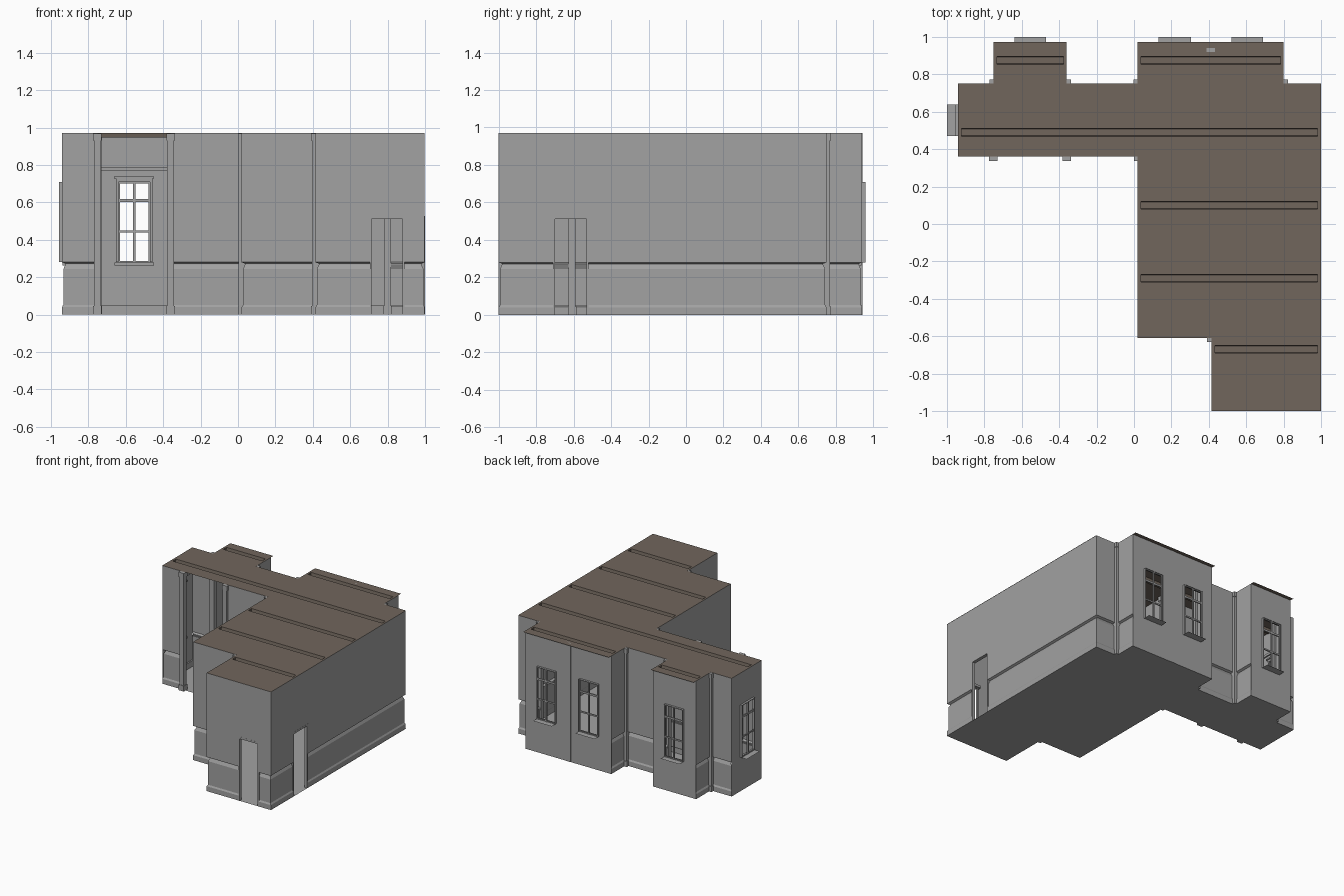
import bpy
from mathutils import Vector

if "Cube" in bpy.data.objects:
    bpy.data.objects.remove(bpy.data.objects["Cube"])

H, EPS = 0.97, 1e-5


def material(name, rgb):
    m = bpy.data.materials.new(name)
    m.diffuse_color = (*rgb, 1)
    m.use_nodes = True
    m.node_tree.nodes["Principled BSDF"].inputs["Base Color"].default_value = m.diffuse_color
    return m


GREY = material("plaster grey", (0.36, 0.36, 0.36))
BROWN = material("ceiling brown", (0.165, 0.133, 0.108))


def make(name, quads, mat):
    verts = [v for q in quads for v in q]
    faces, k = [], 0
    for q in quads:
        faces.append(tuple(range(k, k + len(q))))
        k += len(q)
    me = bpy.data.meshes.new(name)
    me.from_pydata(verts, [], faces)
    me.materials.append(mat)
    ob = bpy.data.objects.new(name, me)
    bpy.context.collection.objects.link(ob)
    return ob


def box(f, u0, u1, d0, d1, z0, z1):
    """Six quads of a box, mapped through the frame f(u, d, z)."""
    c = [f(u, d, z) for z in (z0, z1) for u, d in ((u0, d0), (u1, d0), (u1, d1), (u0, d1))]
    ids = ((3, 2, 1, 0), (4, 5, 6, 7), (0, 1, 5, 4), (1, 2, 6, 5), (2, 3, 7, 6), (3, 0, 4, 7))
    return [[c[i] for i in q] for q in ids]


# Room outline, counter-clockwise; the back bays stop short of the ceiling edge
BAY = 0.94
OUT = [(-0.94, 0.36), (0.02, 0.36), (0.02, -0.61), (0.415, -0.61), (0.415, -1), (0.998, -1),
       (0.998, 0.75), (0.80, 0.75), (0.80, BAY), (0.02, BAY), (0.02, 0.75), (-0.36, 0.75),
       (-0.36, BAY), (-0.75, BAY), (-0.75, 0.75), (-0.94, 0.75)]
N = len(OUT)
# Wall section (inward offset, height): baseboard, panel, chair rail, wall
PROFILE = [(0.0, 0.0), (0.0, 0.04), (0.007, 0.052), (0.007, 0.245), (0.018, 0.268),
           (0.018, 0.272), (0.0, 0.28), (0.0, H)]
FLAT = [(0.0, 0.0), (0.0, H)]


def frame(i):
    p, q = Vector(OUT[i]), Vector(OUT[(i + 1) % N])
    t = (q - p).normalized()
    n = Vector((-t.y, t.x))

    def f(u, d, z):
        v = p + t * u + n * d
        return (v.x, v.y, z)
    return f, (q - p).length, t


def turn(i):
    a, b = frame((i - 1) % N)[2], frame(i)[2]
    return 1 if a.x * b.y - a.y * b.x > 0 else -1


def wall(i, profile, holes):
    """Sweep the wall section along side i and leave out the holes."""
    f, length, _ = frame(i)
    s0, s1 = turn(i), turn((i + 1) % N)
    pts = list(profile)
    for h in holes:
        for z in h[2:]:
            for k in range(len(pts) - 1):
                (da, za), (db, zb) = pts[k], pts[k + 1]
                if za + EPS < z < zb - EPS:
                    pts.insert(k + 1, (da + (db - da) * (z - za) / (zb - za), z))
                    break
    cuts = sorted({0.0, length} | {u for h in holes for u in h[:2]})

    def at(u, p):
        if u == 0.0:
            u = s0 * p[0]
        elif u == length:
            u = length - s1 * p[0]
        return f(u, p[0], p[1])
    quads = []
    for a, b in zip(pts, pts[1:]):
        for u, v in zip(cuts, cuts[1:]):
            mu, mz = (u + v) / 2, (a[1] + b[1]) / 2
            if any(h[0] < mu < h[1] and h[2] < mz < h[3] for h in holes):
                continue
            quads.append([at(u, b), at(v, b), at(v, a), at(u, a)])
    return quads


def window(i, u0, u1, z0=0.28, z1=0.71):
    """Reveal, sill, sash bars and inside casing."""
    f, length, _ = frame(i)
    o = -0.017
    q = [[f(u0, 0, z0), f(u0, 0, z1), f(u0, o, z1), f(u0, o, z0)],
         [f(u1, 0, z0), f(u1, 0, z1), f(u1, o, z1), f(u1, o, z0)],
         [f(u0, 0, z1), f(u1, 0, z1), f(u1, o, z1), f(u0, o, z1)],
         [f(u0, 0.01, z0), f(u1, 0.01, z0), f(u1, -0.06, z0), f(u0, -0.06, z0)]]
    mid = (u0 + u1) / 2
    make("window_reveal", q, GREY)
    bars = []
    for a, b in ((u0, u0 + 0.008), (mid - 0.006, mid + 0.006), (u1 - 0.008, u1)):
        bars += box(f, a, b, -0.015, -0.003, z0, z1)
    for a, b in ((0.28, 0.288), (0.439, 0.451), (0.602, 0.618), (0.702, 0.71)):
        bars += box(f, u0, u1, -0.013, -0.004, a, b)
    make("window_bars", bars, GREY)
    trim = (box(f, u0 - 0.012, u0, 0, 0.01, z0, z1) + box(f, u1, u1 + 0.012, 0, 0.01, z0, z1)
            + box(f, u0 - 0.012, u1 + 0.012, 0, 0.012, z1, 0.728)
            + box(f, u0 - 0.022, u1 + 0.022, 0, 0.02, 0.728, 0.738)
            + box(f, u0 - 0.02, u1 + 0.02, 0.002, 0.02, z0 - 0.018, z0 - 0.002))
    make("window_casing", trim, GREY)


def door(i, u0, u1, z1=0.51):
    """Casing set in the doorway with a wider cap."""
    f = frame(i)[0]
    q = (box(f, u0, u0 + 0.01, -0.001, 0.022, 0, z1) + box(f, u1 - 0.01, u1, -0.001, 0.022, 0, z1)
         + box(f, u0, u1, -0.001, 0.022, z1, 0.526)
         + box(f, u0 - 0.012, u1 + 0.012, 0.001, 0.032, 0.515, 0.535))
    make("door_casing", q, GREY)


# Openings per wall: windows, doors and the open archway
WINDOWS = {8: [(0.11, 0.28), (0.495, 0.67)], 12: [(0.11, 0.28)], 15: [(0.11, 0.28)]}
DOORS = {4: (0.29, 0.475), 5: (0.29, 0.48)}
for i in range(N):
    holes = [(a, b, 0.28, 0.71) for a, b in WINDOWS.get(i, [])]
    if i in DOORS:
        holes.append((*DOORS[i], 0.0, 0.526))
        door(i, *DOORS[i])
    if i == 0:
        holes.append((0.19, 0.58, 0.0, H))
    make("wall", wall(i, FLAT if i in WINDOWS else PROFILE, holes), GREY)
    if i in WINDOWS:
        f, length, _ = frame(i)
        for a, b in WINDOWS[i]:
            window(i, a, b)
        # Inside mouldings on the window walls
        make("picture_rail", box(f, 0.005, length - 0.005, 0.001, 0.012, 0.77, 0.79), GREY)
        make("baseboard", box(f, 0.005, length - 0.005, 0.001, 0.012, 0.001, 0.05), GREY)
        if i == 8:
            make("bay_pilaster", box(f, 0.368, 0.412, -0.002, 0.02, 0, H), GREY)


def world(x, y, z):
    return (x, y, z)


# Corner pilasters with a foot and a head
for x, y in ((-0.752, 0.36), (-0.36, 0.36), (0.022, 0.36), (0.414, -0.608), (-0.75, 0.75),
             (-0.36, 0.75), (0.02, 0.75), (0.80, 0.75)):
    q = []
    for r, z0, z1 in ((0.023, 0, 0.045), (0.019, 0.045, 0.93), (0.023, 0.93, H - 0.001)):
        q += box(world, x - r, x + r, y - r, y + r, z0, z1)
    make("pilaster", q, GREY)

# Ceiling strips (y0, y1, x spans) and the beam troughs sunk between them
L, R, EDGE = (-0.75, -0.36), (0.02, 0.80), 0.972
BANDS = [(-1, -0.61, [(0.415, 1)]), (-0.61, 0.36, [(0.02, 1)]),
         (0.36, 0.75, [(-0.94, 1)]), (0.75, EDGE, [L, R])]
BEAMS = [-0.67, -0.29, 0.10, 0.49, 0.875]
HALF, DIP = 0.021, 0.022


def sheet(x0, x1, y0, y1, z):
    return [(x0, y0, z), (x1, y0, z), (x1, y1, z), (x0, y1, z)]


ceiling, beams, floor = [], [], []
for y0, y1, spans in BANDS:
    for x0, x1 in spans:
        floor.append(sheet(x0, x1, y0, min(y1, BAY), 0.0)[::-1])
        y = y0
        for b in BEAMS:
            if y0 < b < y1:
                a, c = b - HALF, b + HALF
                ceiling.append(sheet(x0, x1, y, a, H))
                e0, e1, z = x0 + 0.018, x1 - 0.018, H - DIP
                ceiling += [sheet(x0, e0, a, c, H), sheet(e1, x1, a, c, H)]
                beams.append(sheet(e0, e1, a + 0.004, c - 0.004, z))
                for p, s in ((a, a + 0.004), (c, c - 0.004)):
                    beams.append([(e0, p, H), (e1, p, H), (e1, s, z), (e0, s, z)])
                for e in (e0, e1):
                    beams.append([(e, a, H), (e, c, H), (e, c - 0.004, z), (e, a + 0.004, z)])
                y = c
        ceiling.append(sheet(x0, x1, y, y1, H))
make("ceiling", ceiling, BROWN)
make("ceiling_beams", beams, BROWN)
make("floor", floor, GREY)
